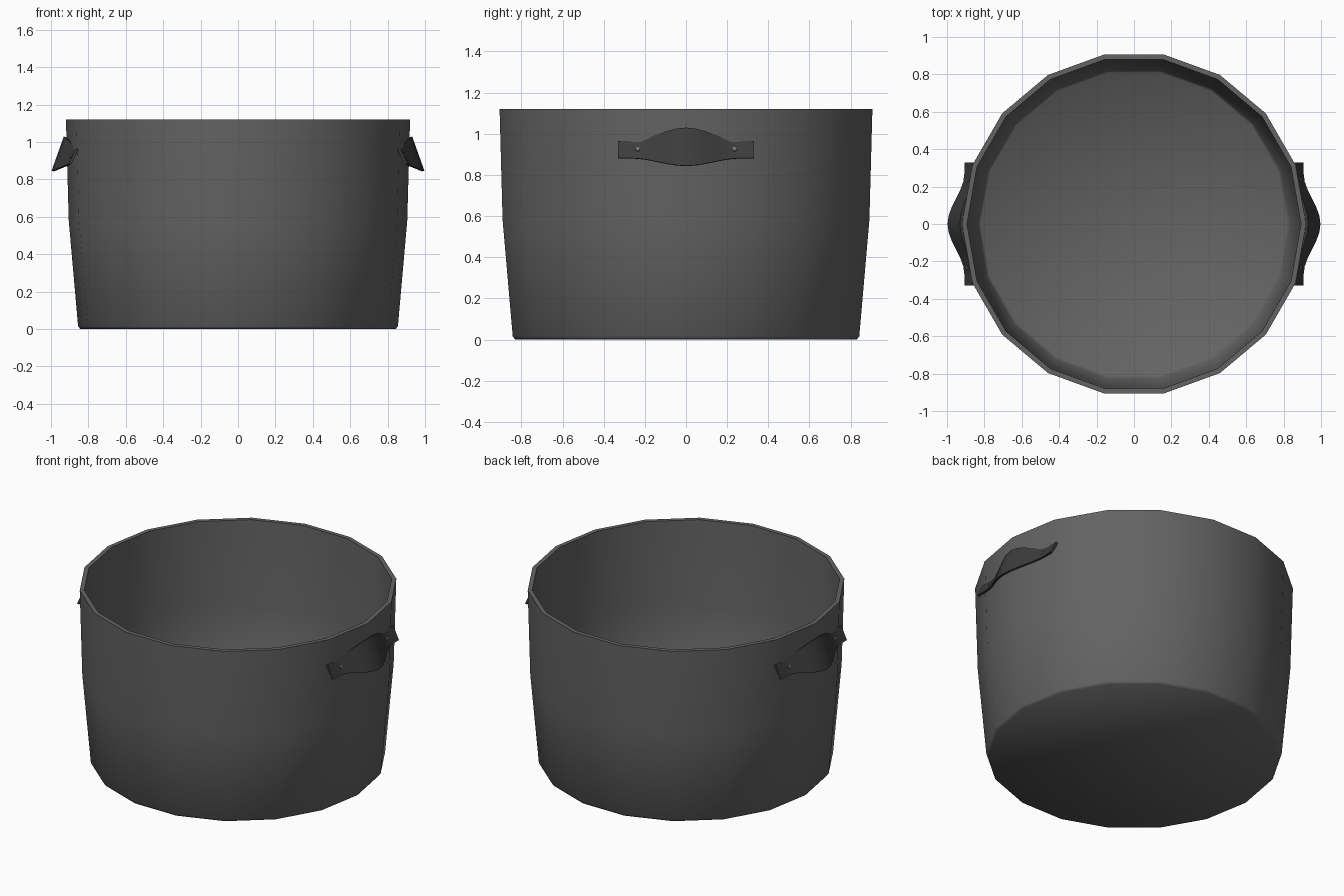
import bpy, bmesh, math

if "Cube" in bpy.data.objects:
    bpy.data.objects.remove(bpy.data.objects["Cube"])

def material(name, rgb):
    m = bpy.data.materials.new(name)
    m.diffuse_color = (*rgb, 1)
    m.use_nodes = True
    m.node_tree.nodes["Principled BSDF"].inputs["Base Color"].default_value = m.diffuse_color
    return m

POT = material("pot grey", (0.125, 0.125, 0.125))
DARK = material("handle dark grey", (0.045, 0.045, 0.045))
RIVET = material("rivet grey", (0.16, 0.16, 0.16))

def finish(bm, name, mat, angle):
    bmesh.ops.recalc_face_normals(bm, faces=bm.faces)
    me = bpy.data.meshes.new(name)
    bm.to_mesh(me)
    bm.free()
    me.materials.append(mat)
    ob = bpy.data.objects.new(name, me)
    bpy.context.collection.objects.link(ob)
    bpy.ops.object.select_all(action='DESELECT')
    ob.select_set(True)
    bpy.context.view_layer.objects.active = ob
    bpy.ops.object.shade_smooth_by_angle(angle=math.radians(angle))
    return ob

# Pot body: 18-sided lathe, outside up, over the rim, inside down
SIDES = 18
profile = [(0.843, 0), (0.855, 0.015), (0.905, 0.58), (0.92, 1.12),
           (0.893, 1.12), (0.879, 0.58), (0.835, 0.045), (0.82, 0.03)]
bm = bmesh.new()
rings = [[bm.verts.new((r * math.cos(2 * math.pi * i / SIDES),
                        r * math.sin(2 * math.pi * i / SIDES), z))
          for i in range(SIDES)] for r, z in profile]
for a, b in zip(rings, rings[1:]):
    for i in range(SIDES):
        j = (i + 1) % SIDES
        bm.faces.new((a[i], a[j], b[j], b[i]))
bm.faces.new(rings[0][::-1])
bm.faces.new(rings[-1])
finish(bm, "pot_body", POT, 60)

# Handle section: outer top and outer bottom points, easing from flat ends to a bulged middle
def section(y):
    t = min(abs(y) / 0.27, 1)
    k = 0.5 + 0.5 * math.cos(math.pi * t)
    mix = lambda a, b: a + (b - a) * k
    return (mix(0.866, 0.931), mix(0.966, 1.03)), (mix(0.907, 0.997), mix(0.882, 0.845))

def handle(side, name):
    bm = bmesh.new()
    ys = [-0.33] + [-0.27 + 0.045 * i for i in range(13)] + [0.33]
    loops = []
    for y in ys:
        (tx, tz), (bx, bz) = section(y)
        pts = [(tx, tz), (bx, bz), (bx - 0.014, bz - 0.002), (tx - 0.014, tz - 0.006)]
        loops.append([bm.verts.new((side * x, y, z)) for x, z in pts])
    for a, b in zip(loops, loops[1:]):
        for i in range(4):
            j = (i + 1) % 4
            bm.faces.new((a[i], a[j], b[j], b[i]))
    bm.faces.new(loops[0])
    bm.faces.new(loops[-1])
    finish(bm, name, DARK, 30)

# Rivet: small eight-sided stud lying on the tilted strap
def rivet(side, y, name):
    (tx, tz), (bx, bz) = section(y)
    bm = bmesh.new()
    bmesh.ops.create_cone(bm, cap_ends=True, segments=8, radius1=0.013,
                          radius2=0.011, depth=0.012)
    ob = finish(bm, name, RIVET, 30)
    ob.location = (side * (tx + bx) / 2, y, (tz + bz) / 2)
    ob.rotation_euler = (0, side * math.atan2(tz - bz, bx - tx), 0)

for side, label in ((1, "right"), (-1, "left")):
    handle(side, label + "_handle")
    for y, end in ((-0.235, "front"), (0.235, "back")):
        rivet(side, y, f"{label}_{end}_rivet")
